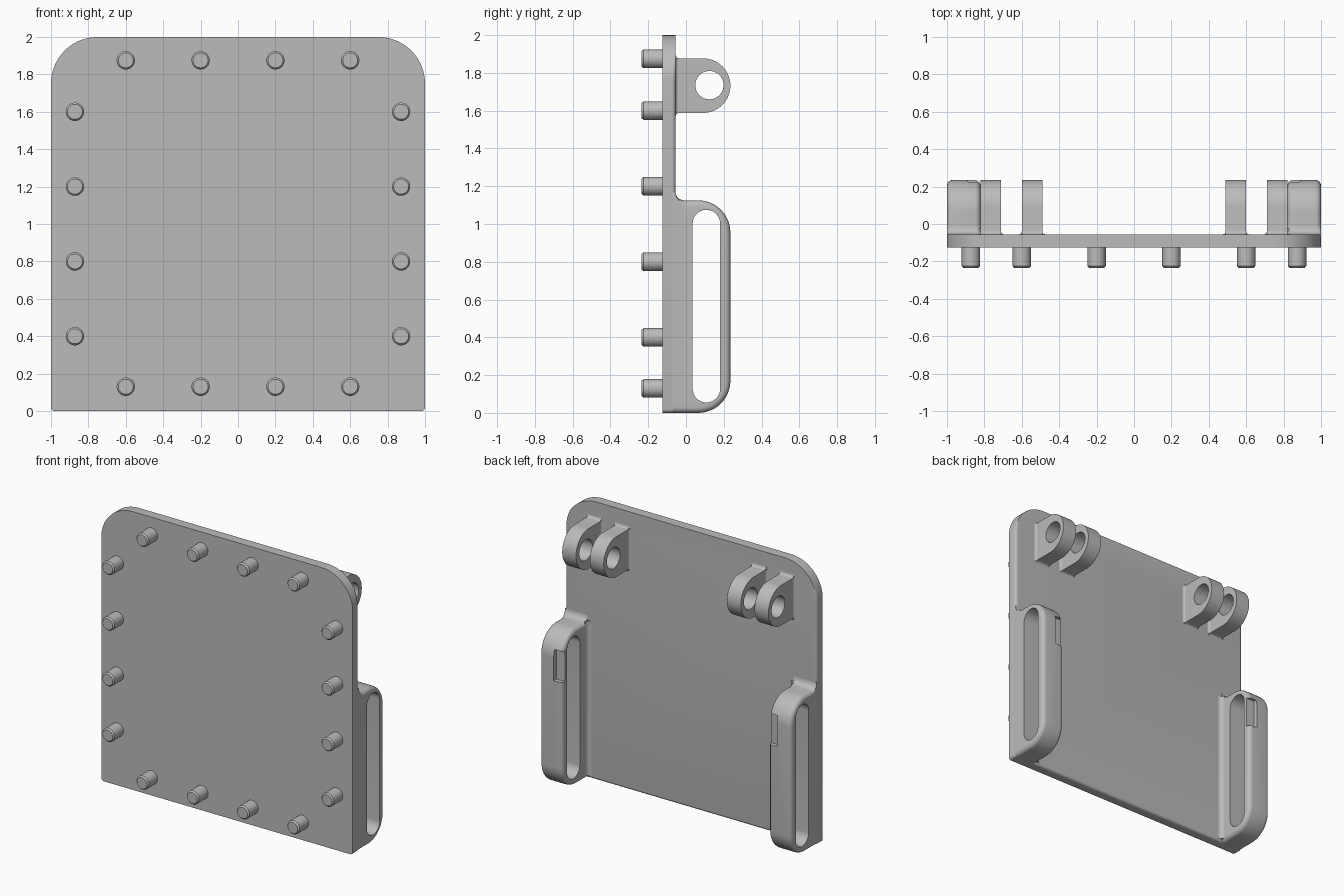
import bpy, bmesh
from math import sin, cos, pi, radians

if "Cube" in bpy.data.objects:
    bpy.data.objects.remove(bpy.data.objects["Cube"])

grey = bpy.data.materials.new("plain grey")
grey.use_nodes = True
grey.diffuse_color = (0.5, 0.5, 0.5, 1)
grey.node_tree.nodes["Principled BSDF"].inputs["Base Color"].default_value = (0.5, 0.5, 0.5, 1)


def arc(cx, cy, r, start, end, n=12):
    """Points on an arc, angles in degrees."""
    steps = [radians(start + (end - start) * i / n) for i in range(n + 1)]
    return [(cx + r * cos(a), cy + r * sin(a)) for a in steps]


def loft(name, loops):
    """Closed solid through matching loops of 3D points."""
    bm = bmesh.new()
    rings = [[bm.verts.new(p) for p in loop] for loop in loops]
    for a, b in zip(rings, rings[1:]):
        for i in range(len(a)):
            j = (i + 1) % len(a)
            bm.faces.new((a[i], a[j], b[j], b[i]))
    bm.faces.new(rings[0])
    bm.faces.new(rings[-1])
    bmesh.ops.recalc_face_normals(bm, faces=bm.faces)
    mesh = bpy.data.meshes.new(name)
    bm.to_mesh(mesh)
    bm.free()
    mesh.materials.append(grey)
    obj = bpy.data.objects.new(name, mesh)
    bpy.context.collection.objects.link(obj)
    return obj


def along_x(name, outline, x0, x1):
    """Extrude a (y, z) outline from x0 to x1."""
    return loft(name, [[(x, y, z) for y, z in outline] for x in (x0, x1)])


def cut(obj, cutter):
    mod = obj.modifiers.new("cut", "BOOLEAN")
    mod.operation = "DIFFERENCE"
    mod.solver = "EXACT"
    mod.object = cutter
    bpy.context.view_layer.objects.active = obj
    bpy.ops.object.modifier_apply(modifier=mod.name)
    bpy.data.objects.remove(cutter)


FRONT, BACK = -0.125, -0.055
parts = []

# Plate: large top corners, softened back edge on the sides and bottom
half = arc(0.98, 0.02, 0.02, -90, 0, 4) + arc(0.75, 1.75, 0.25, 0, 90, 20)
outline = half + [(-x, z) for x, z in reversed(half)]


def soften(x, z, d):
    d *= min(1, max(0, (1.88 - z) / 0.12))
    side = 1 if x > 0 else -1
    return x - side * d, max(z, d)


ROUND = 0.02
loops = [[(x, FRONT, z) for x, z in outline]]
for i in range(6):
    a = i / 5 * pi / 2
    y = BACK - ROUND + ROUND * sin(a)
    ring = [soften(x, z, ROUND * (1 - cos(a))) for x, z in outline]
    loops.append([(x, y, z) for x, z in ring])
parts.append(loft("back_plate", loops))

# Pegs around the front border
spots = [(x, z) for z in (0.13, 1.875) for x in (-0.6, -0.2, 0.2, 0.6)]
spots += [(x, z) for x in (-0.872, 0.872) for z in (0.4, 0.8, 1.2, 1.6)]
for x, z in spots:
    loops = []
    for y, r in ((FRONT + 0.02, 0.049), (-0.225, 0.049), (-0.235, 0.04)):
        loops.append([(px, y, pz) for px, pz in arc(x, z, r, 0, 360, 32)[:-1]])
    parts.append(loft("peg", loops))


def foot_fillet(x, direction, z0, z1, r):
    """Concave strip where an upright side meets the plate."""
    curve = arc(x + direction * r, BACK + r, r, 0 if direction < 0 else 180, 270 if direction > 0 else -90, 6)
    shape = [(x - direction * 0.01, BACK + r), *curve,
             (x + direction * r, BACK - 0.01), (x - direction * 0.01, BACK - 0.01)]
    parts.append(loft("foot_fillet", [[(px, py, z) for px, py in shape] for z in (z0, z1)]))


def handle_outline(d):
    """Side outline of the handle, drawn in by d."""
    f, r, top, rear = 0.045 + d, 0.17 - d, 1.125 - d, 0.235 - d
    pts = [(FRONT + 0.01, d)]
    pts += arc(rear - r, d + r, r, -90, 0)
    pts += arc(rear - r, top - r, r, 0, 90)
    pts += arc(BACK + f, top + f, f, 270, 180, 6)
    return pts + [(FRONT + 0.01, top + f)]


def slot_outline():
    return arc(0.108, 0.128, 0.073, 180, 360, 16) + arc(0.108, 1.002, 0.073, 0, 180, 16)


for s in (-1, 1):
    # Side handle with rounded rims, a long slot and a shallow pocket
    R = 0.03
    rims = [(0.82 + R * (1 - sin(a)), R * (1 - cos(a))) for a in (i / 6 * pi / 2 for i in range(7))]
    rims = rims + [(1.82 - x, d) for x, d in rims]
    rims.sort()
    handle = loft("side_handle", [[(s * x, y, z) for y, z in handle_outline(d)] for x, d in rims])
    cut(handle, along_x("slot_cutter", slot_outline(), s * 0.7, s * 1.1))
    pocket = [(0.205, 0.79), (0.3, 0.79), (0.3, 1.01), (0.205, 1.01)]
    cut(handle, along_x("pocket_cutter", pocket, s * 0.7, s * 0.888))
    parts.append(handle)
    foot_fillet(s * 0.82, -s, 0.02, 1.13, 0.03)

    # Pair of hinge lugs with pin holes
    for x0, x1 in ((0.49, 0.6), (0.71, 0.82)):
        f, low, high = 0.02, 1.588, 1.877
        mid, r = (low + high) / 2, (high - low) / 2
        shape = [(BACK - 0.01, low - f)] + arc(BACK + f, low - f, f, 180, 90, 5)
        shape += arc(0.235 - r, mid, r, -90, 90, 32)
        shape += arc(BACK + f, high + f, f, 270, 180, 5) + [(BACK - 0.01, high + f)]
        lug = along_x("hinge_lug", shape, s * x0, s * x1)
        cut(lug, along_x("hole_cutter", arc(0.124, 1.735, 0.075, 0, 360, 40)[:-1], s * 0.4, s * 0.95))
        parts.append(lug)
        foot_fillet(s * x0, -s, low, high, 0.015)
        foot_fillet(s * x1, s, low, high, 0.015)

# Smooth curved surfaces, keep real edges sharp
bpy.ops.object.select_all(action="DESELECT")
for obj in parts:
    obj.select_set(True)
bpy.context.view_layer.objects.active = parts[0]
bpy.ops.object.shade_smooth_by_angle(angle=radians(30))
